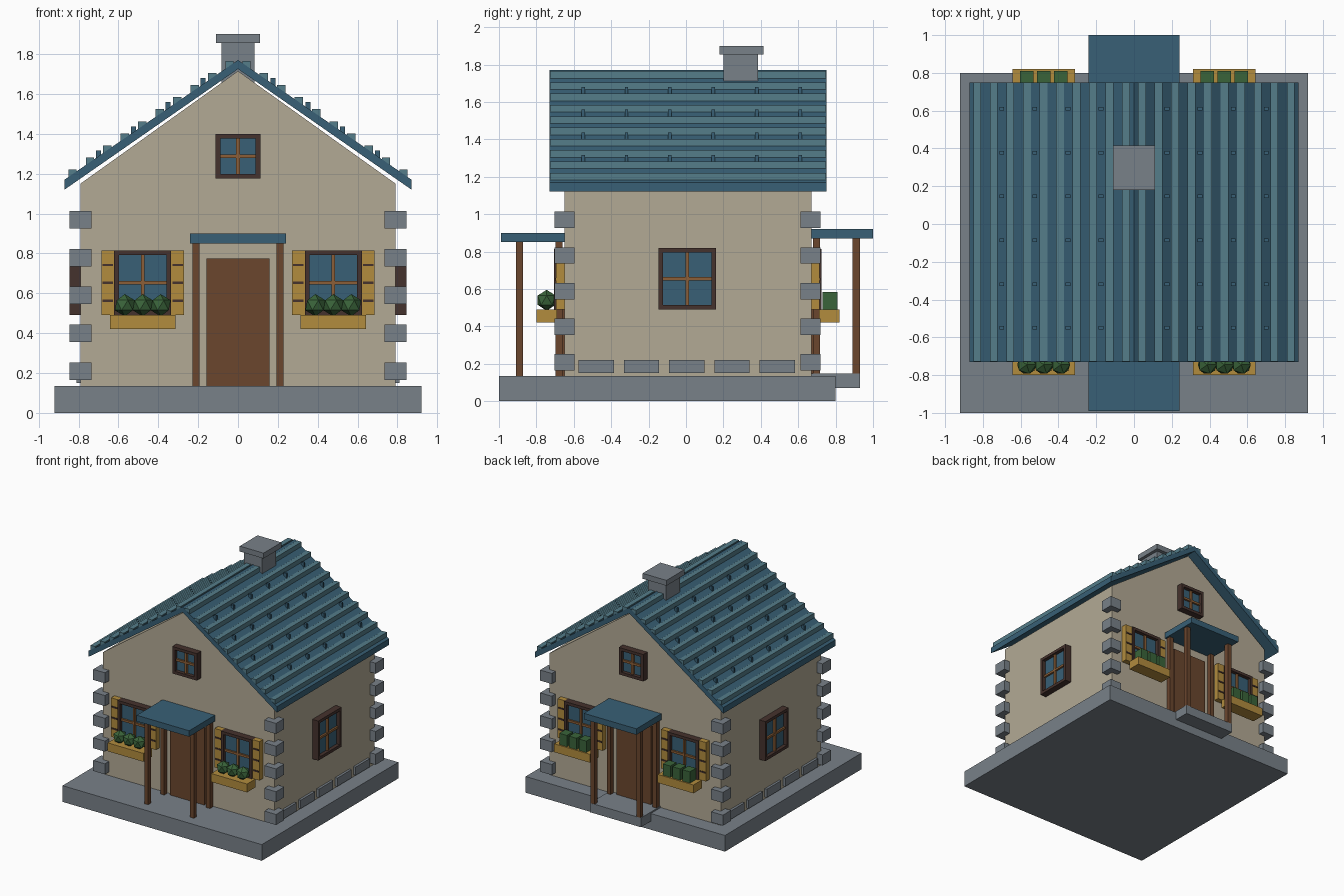
import bpy, bmesh, math
from mathutils import Matrix

cube = bpy.data.objects.get("Cube")
if cube:
    bpy.data.objects.remove(cube, do_unlink=True)


def material(name, r, g, b):
    m = bpy.data.materials.new(name)
    m.use_nodes = True
    m.diffuse_color = (r, g, b, 1)
    m.node_tree.nodes["Principled BSDF"].inputs["Base Color"].default_value = (r, g, b, 1)
    return m


PLASTER = material("plaster", 0.45, 0.40, 0.30)
STONE = material("grey stone", 0.19, 0.22, 0.25)
BLUE = material("slate blue", 0.04, 0.117, 0.18)
TILE = material("pale blue tile", 0.09, 0.205, 0.254)
WOOD = material("brown wood", 0.145, 0.061, 0.027)
DARK = material("dark wood", 0.06, 0.032, 0.026)
OCHRE = material("ochre paint", 0.445, 0.262, 0.048)
BAR = material("light wood", 0.262, 0.114, 0.038)
GREEN = material("leaf green", 0.042, 0.127, 0.042)


def finish(name, bm, mat, place):
    bmesh.ops.recalc_face_normals(bm, faces=bm.faces)
    bm.transform(place)
    mesh = bpy.data.meshes.new(name)
    bm.to_mesh(mesh)
    bm.free()
    mesh.materials.append(mat)
    obj = bpy.data.objects.new(name, mesh)
    bpy.context.collection.objects.link(obj)
    return obj


def box(name, x, y, z, mat, place=Matrix()):
    """Box from (low, high) ranges on each axis."""
    bm = bmesh.new()
    bmesh.ops.create_cube(bm, size=1)
    for v in bm.verts:
        v.co = [r[0] if c < 0 else r[1] for c, r in zip(v.co, (x, y, z))]
    return finish(name, bm, mat, place)


def prism(name, profile, y0, y1, mat):
    """Outline in x and z, extruded along y."""
    bm = bmesh.new()
    face = bm.faces.new([bm.verts.new((x, y0, z)) for x, z in profile])
    out = bmesh.ops.extrude_face_region(bm, geom=[face])
    for v in out["geom"]:
        if isinstance(v, bmesh.types.BMVert):
            v.co.y = y1
    return finish(name, bm, mat, Matrix())


def around(c, half):
    return (c - half, c + half)


def wall_place(angle, distance):
    """Local y = 0 is the wall, -y points outwards."""
    return Matrix.Rotation(math.radians(angle), 4, "Z") @ Matrix.Translation((0, -distance, 0))


FRONT, BACK = wall_place(0, 0.65), wall_place(180, 0.67)
LEFT, RIGHT = wall_place(90, 0.79), wall_place(-90, 0.79)


def window(name, x, z, place):
    cx, cz = sum(x) / 2, sum(z) / 2
    t = 0.024
    for i, e in enumerate(x):
        s = 1 if i == 0 else -1
        box(name + "_frame_side", sorted((e, e + s * t)), (-0.055, 0), z, DARK, place)
    for i, e in enumerate(z):
        s = 1 if i == 0 else -1
        box(name + "_frame_rail", (x[0] + t, x[1] - t), (-0.055, 0), sorted((e, e + s * t)), DARK, place)
    box(name + "_pane", (x[0] + t, x[1] - t), (-0.025, 0), (z[0] + t, z[1] - t), BLUE, place)
    box(name + "_upright_bar", around(cx, 0.009), (-0.042, -0.02), (z[0] + t, z[1] - t), BAR, place)
    box(name + "_cross_bar", (x[0] + t, x[1] - t), (-0.04, -0.02), around(cz, 0.009), BAR, place)


# Base slab, back step and walls
box("base", (-0.92, 0.92), (-1, 0.8), (0, 0.135), STONE)
box("back_step", (-0.235, 0.235), (0.67, 0.93), (0.07, 0.147), STONE)
prism("walls", [(-0.79, 0.13), (0.79, 0.13), (0.79, 1.15), (0, 1.715), (-0.79, 1.15)],
      -0.65, 0.67, PLASTER)

# Roof slab, tile rows and small tile hooks
prism("roof", [(-0.87, 1.12), (0, 1.725), (0.87, 1.12), (0.87, 1.17), (0, 1.77), (-0.87, 1.17)],
      -0.73, 0.75, BLUE)


def roof_top(x):
    return 1.77 - 0.69 * abs(x)


for side in (-1, 1):
    for i in range(10):
        x = side * (0.83 - 0.0875 * i)
        z = roof_top(x)
        box("tile_row", around(x, 0.021), (-0.728, 0.748), (z - 0.03, z + 0.024), TILE)
    for i in range(1, 5):
        x = side * 0.175 * i
        z = roof_top(x)
        for j in range(6):
            box("tile_hook", around(x, 0.0125), around(-0.55 + 0.232 * j, 0.009),
                (z - 0.02, z + 0.03), BLUE)

# Chimney
box("chimney", (-0.083, 0.083), (0.2, 0.385), (1.6, 1.86), STONE)
box("chimney_cap", (-0.11, 0.11), (0.18, 0.415), (1.855, 1.9), STONE)

# Corner stones and stones along the foot of the side walls
for side in (-1, 1):
    for y in (-0.65, 0.665):
        for i in range(5):
            z = 0.165 + 0.19 * i
            box("corner_stone", around(side * 0.79, 0.054), around(y, 0.054), (z, z + 0.088), STONE)
for place in (LEFT, RIGHT):
    for i in range(5):
        box("foot_stone", around(-0.48 + 0.242 * i, 0.094), (-0.02, 0.01), (0.15, 0.22), STONE, place)

# Side windows
window("left_window", (-0.148, 0.16), (0.49, 0.82), LEFT)
window("right_window", (-0.16, 0.148), (0.49, 0.82), RIGHT)

# Front and back share door, porch, windows, shutters and planters
for name, place, lift, reach in (("front", FRONT, 0, 0.34), ("back", BACK, 0.02, 0.33)):
    box(name + "_door", (-0.158, 0.158), (-0.02, 0.01), (0.13, 0.775 + lift), WOOD, place)
    box(name + "_canopy", (-0.242, 0.242), (-reach, 0), (0.85 + lift, 0.9 + lift), BLUE, place)
    for side in (-1, 1):
        for y in (0.24, 0.028):
            box(name + "_porch_post", around(side * 0.211, 0.018), around(-y, 0.019),
                (0.135 + lift / 2, 0.855 + lift), WOOD, place)
    window(name + "_gable_window", (-0.113, 0.113), (1.175, 1.4), place)

    for c in (-0.478, 0.478):
        window(name + "_window", around(c, 0.143), (0.49, 0.815), place)
        for side in (-1, 1):
            s = c + side * 0.175
            box(name + "_shutter", around(s, 0.032), (-0.045, 0), (0.49, 0.815), OCHRE, place)
            for k in range(3):
                box(name + "_shutter_slat", around(s, 0.026), (-0.05, -0.04),
                    around(0.562 + 0.09 * k, 0.006), DARK, place)
        box(name + "_planter", around(c, 0.165), (-0.15, -0.04), (0.42, 0.49), OCHRE, place)
        for k in (-1, 0, 1):
            x = c + k * 0.09
            if name == "front":
                bm = bmesh.new()
                bmesh.ops.create_icosphere(bm, subdivisions=1, radius=0.056)
                finish("round_bush", bm, GREEN, place @ Matrix.Translation((x, -0.095, 0.54)))
            else:
                box("square_bush", around(x, 0.035), (-0.14, -0.06), (0.48, 0.585), GREEN, place)
